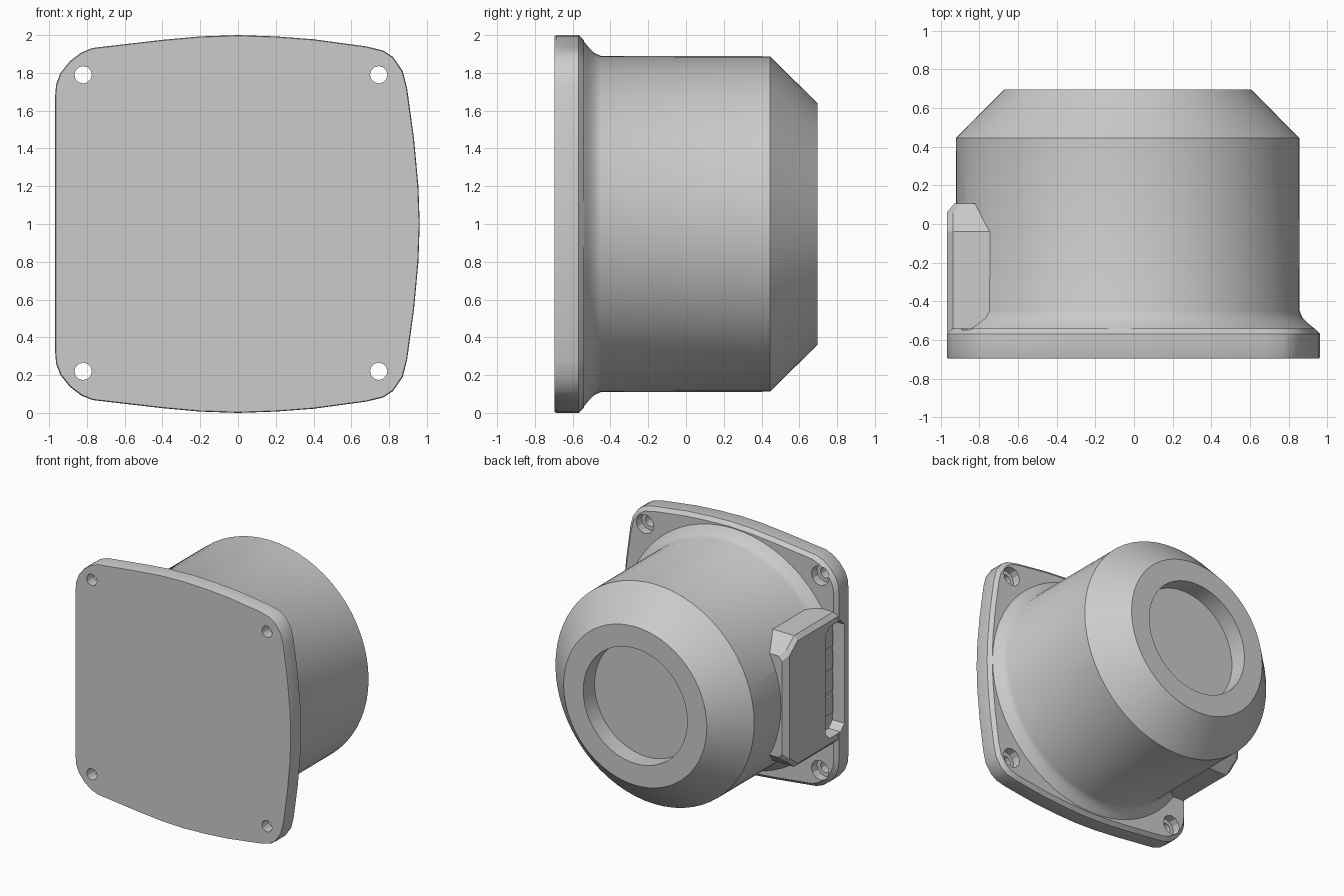
import bpy, bmesh, math

if "Cube" in bpy.data.objects:
    bpy.data.objects.remove(bpy.data.objects["Cube"])

grey = bpy.data.materials.new("light_grey")
grey.diffuse_color = (0.6, 0.6, 0.6, 1)
grey.use_nodes = True
grey.node_tree.nodes["Principled BSDF"].inputs["Base Color"].default_value = grey.diffuse_color
CX = -0.033  # axis of the round body


def finish(bm, name):
    bmesh.ops.remove_doubles(bm, verts=bm.verts, dist=1e-5)
    bmesh.ops.recalc_face_normals(bm, faces=bm.faces)
    me = bpy.data.meshes.new(name)
    bm.to_mesh(me)
    bm.free()
    ob = bpy.data.objects.new(name, me)
    bpy.context.collection.objects.link(ob)
    me.materials.append(grey)
    return ob


def loft(name, rings):
    """Skin closed rings of points and cap both ends."""
    bm = bmesh.new()
    vs = [[bm.verts.new(p) for p in r] for r in rings]
    n = len(rings[0])
    for a, b in zip(vs, vs[1:]):
        for i in range(n):
            j = (i + 1) % n
            bm.faces.new((a[i], a[j], b[j], b[i]))
    bm.faces.new(vs[0])
    bm.faces.new(vs[-1])
    return finish(bm, name)


def disc(r, y, n, x, z):
    return [(x + r * math.cos(2 * math.pi * i / n), y,
             z + r * math.sin(2 * math.pi * i / n)) for i in range(n)]


def box(name, x0, x1, y0, y1, z0, z1):
    return loft(name, [[(x, y0, z0), (x, y1, z0), (x, y1, z1), (x, y0, z1)]
                       for x in (x0, x1)])


def cut(ob, cutters):
    for c in cutters:
        m = ob.modifiers.new("cut", 'BOOLEAN')
        m.operation = 'DIFFERENCE'
        m.solver = 'EXACT'
        m.object = c
        bpy.context.view_layer.objects.active = ob
        bpy.ops.object.modifier_apply(modifier=m.name)


# mounting plate: bulged outline, straight on the left, mirrored top to bottom
half = [(0.962, 1.0), (0.955, 1.2), (0.932, 1.45), (0.895, 1.72),
        (0.872, 1.81), (0.82, 1.885), (0.77, 1.918), (0.68, 1.94),
        (0.4, 1.978), (0.2, 1.993), (0.0, 2.0), (-0.2, 1.993), (-0.4, 1.975),
        (-0.77, 1.932), (-0.83, 1.908), (-0.89, 1.862), (-0.94, 1.8),
        (-0.963, 1.74), (-0.968, 1.68), (-0.968, 1.0)]
outline = half + [(x, 2 - z) for x, z in half[-2:0:-1]]


def plate_ring(y, s):
    return [(x * s, y, 1 + (z - 1) * s) for x, z in outline]


plate = loft("mounting_plate", [plate_ring(-0.695, 0.996), plate_ring(-0.685, 1),
                                plate_ring(-0.568, 1), plate_ring(-0.54, 0.972)])

# round body with flared foot, chamfered back and round recess
profile = [(0.965, -0.6), (0.965, -0.54), (0.935, -0.515), (0.905, -0.485),
           (0.89, -0.45), (0.888, 0.445), (0.64, 0.695), (0.465, 0.695),
           (0.465, 0.55)]
body = loft("round_body", [disc(r, y, 64, CX, 1.0) for r, y in profile])

# connector housing on the left side
def housing_ring(y, h, xo, xc):
    return [(-0.6, y, 1 - h), (xc, y, 1 - h), (xo, y, 1.035 - h),
            (xo, y, 0.965 + h), (xc, y, 1 + h), (-0.6, y, 1 + h)]


housing = loft("connector_housing", [
    housing_ring(-0.56, 0.53, -0.968, -0.937), housing_ring(-0.04, 0.53, -0.968, -0.937),
    housing_ring(0.06, 0.45, -0.968, -0.937), housing_ring(0.105, 0.41, -0.93, -0.90)])

# cutters: side window with clipped corners, screw holes, left trim
c = 0.05
y0, y1, z0, z1 = -0.64, -0.40, 0.55, 1.45
shape = [(y0 + c, z0), (y1 - c, z0), (y1, z0 + c), (y1, z1 - c),
         (y1 - c, z1), (y0 + c, z1), (y0, z1 - c), (y0, z0 + c)]
window = loft("window_cutter", [[(x, y, z) for y, z in shape] for x in (-1.1, -0.86)])
trim = box("trim_cutter", -1.3, -0.955, -0.8, -0.3, -0.2, 2.2)
holes = []
for hx in (-0.82, 0.745):
    for hz in (0.22, 1.79):
        holes.append(loft("hole_cutter", [disc(r, y, 12, hx, hz) for r, y in (
            (0.046, -0.8), (0.046, -0.61), (0.078, -0.61), (0.078, -0.4))]))

cut(plate, [window] + holes)
cut(body, [trim, window])
cut(housing, [window])
for o in [window, trim] + holes:
    bpy.data.objects.remove(o)

# connector sockets on the window floor
for i, (z, h) in enumerate([(0.74, 0.07), (0.92, 0.07), (1.10, 0.07), (1.27, 0.06)]):
    box("socket_%d" % (i + 1), -0.875, -0.85, -0.625, -0.50, z - h, z + h)

# smooth the curved parts, keep real edges sharp
bpy.ops.object.select_all(action='DESELECT')
for o in (plate, body):
    o.select_set(True)
bpy.context.view_layer.objects.active = body
bpy.ops.object.shade_smooth_by_angle(angle=math.radians(28))
